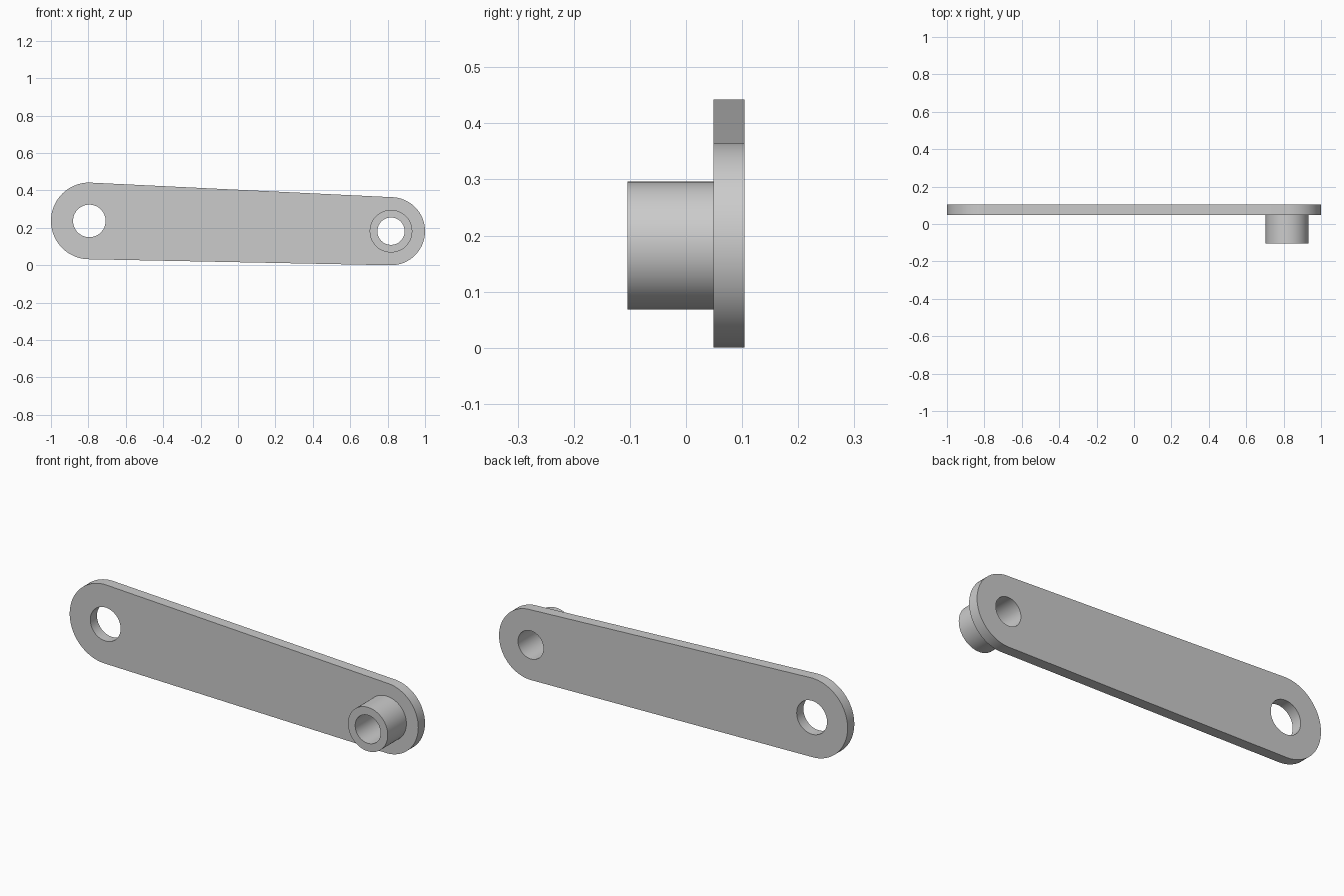
import bpy, bmesh
from math import cos, sin, pi, radians
from mathutils import Vector

cube = bpy.data.objects.get("Cube")
if cube:
    bpy.data.objects.remove(cube, do_unlink=True)

metal = bpy.data.materials.new("plain grey metal")
metal.use_nodes = True
grey = (0.6, 0.6, 0.6, 1)
metal.diffuse_color = grey
metal.node_tree.nodes["Principled BSDF"].inputs["Base Color"].default_value = grey

# Centres (x, z) of the two rounded ends
BIG_END, SMALL_END = (-0.795, 0.237), (0.818, 0.182)


def arc(centre, radius, start, sweep=2 * pi, steps=64):
    """Points along an arc in the x-z plane; a full circle leaves out the repeat."""
    count = steps if sweep == 2 * pi else steps + 1
    return [(centre[0] + radius * cos(start + sweep * i / steps),
             centre[1] + radius * sin(start + sweep * i / steps)) for i in range(count)]


def extruded_part(name, loops, front, back):
    """Fill an outline with its holes and extrude it from front to back along y."""
    bm = bmesh.new()
    edges = []
    for loop in loops:
        verts = [bm.verts.new((x, front, z)) for x, z in loop]
        edges += [bm.edges.new((v, verts[(i + 1) % len(verts)])) for i, v in enumerate(verts)]
    bmesh.ops.triangle_fill(bm, edges=edges, use_beauty=True, normal=Vector((0, -1, 0)))
    grown = bmesh.ops.extrude_face_region(bm, geom=bm.faces[:], use_keep_orig=True)
    moved = [g for g in grown["geom"] if isinstance(g, bmesh.types.BMVert)]
    bmesh.ops.translate(bm, verts=moved, vec=(0, back - front, 0))
    bmesh.ops.recalc_face_normals(bm, faces=bm.faces[:])
    mesh = bpy.data.meshes.new(name)
    bm.to_mesh(mesh)
    bm.free()
    mesh.materials.append(metal)
    part = bpy.data.objects.new(name, mesh)
    bpy.context.collection.objects.link(part)
    bpy.ops.object.select_all(action="DESELECT")
    part.select_set(True)
    bpy.context.view_layer.objects.active = part
    bpy.ops.object.shade_smooth_by_angle(angle=radians(30))
    return part


bore = arc(SMALL_END, 0.073, 0)

# Tapered flat arm with a hole through each end
outline = arc(BIG_END, 0.205, pi / 2, pi) + arc(SMALL_END, 0.182, -pi / 2, pi)
extruded_part("arm_plate", [outline, arc(BIG_END, 0.087, 0), bore], 0.049, 0.104)

# Hollow boss standing out from the front of the small end
extruded_part("boss_sleeve", [arc(SMALL_END, 0.114, 0), bore], -0.104, 0.049)
